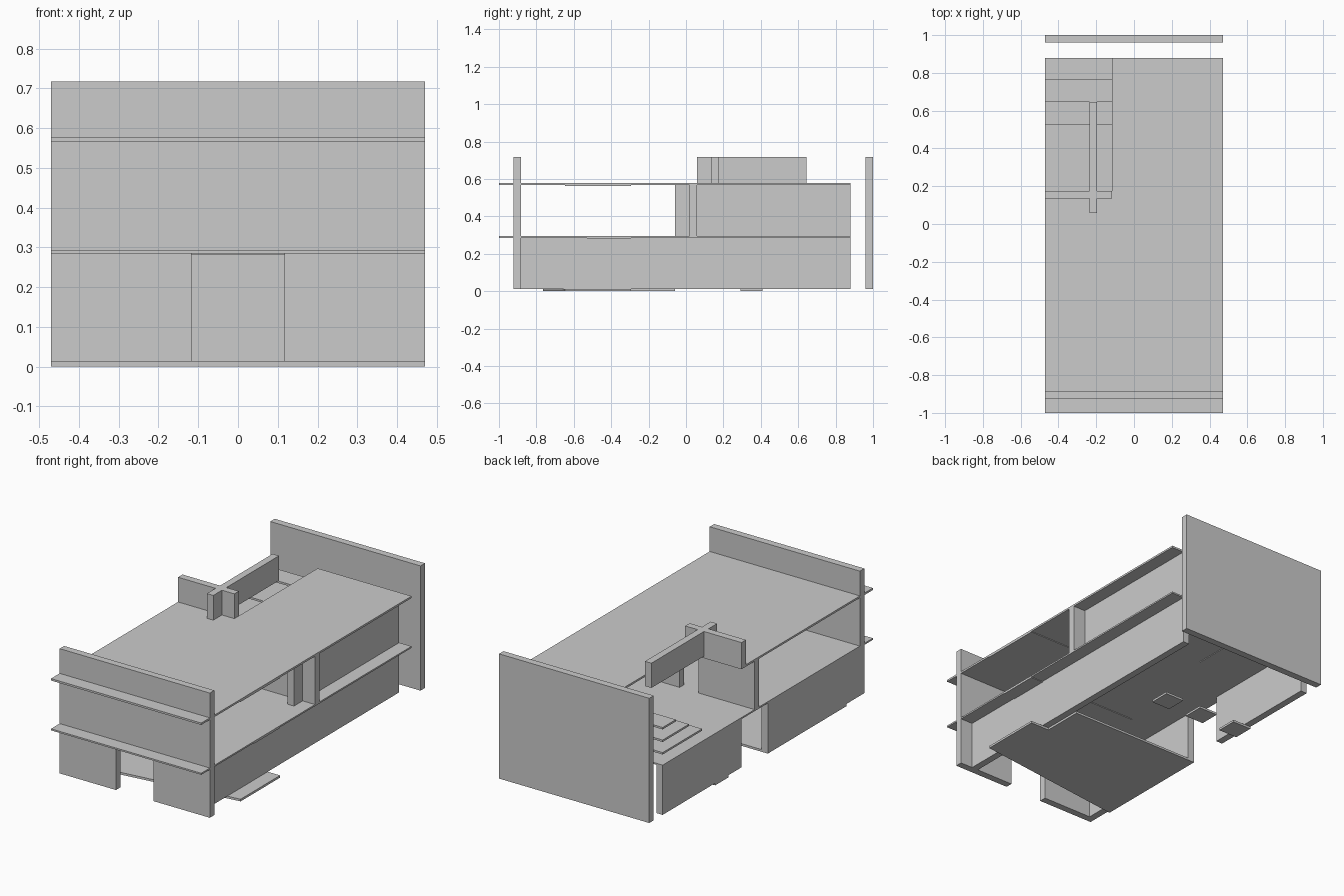
import bpy, bmesh

if "Cube" in bpy.data.objects:
    bpy.data.objects.remove(bpy.data.objects["Cube"])

G = 0.1175          # planning grid
T = 0.04            # wall thickness
Z0, Z1, Z2, Z3, Z4, Z5 = 0.0125, 0.285, 0.294, 0.567, 0.578, 0.718
W = 4 * G           # half width


def prism(name, pts, z0, z1):
    """Extrude a plan outline (counter-clockwise) between two heights."""
    bm = bmesh.new()
    face = bm.faces.new([bm.verts.new((x, y, z0)) for x, y in pts])
    up = bmesh.ops.extrude_face_region(bm, geom=[face])["geom"]
    bmesh.ops.translate(bm, vec=(0, 0, z1 - z0),
                        verts=[v for v in up if isinstance(v, bmesh.types.BMVert)])
    bmesh.ops.recalc_face_normals(bm, faces=bm.faces)
    me = bpy.data.meshes.new(name)
    bm.to_mesh(me)
    bm.free()
    ob = bpy.data.objects.new(name, me)
    bpy.context.collection.objects.link(ob)
    return ob


def box(name, x0, x1, y0, y1, z0, z1):
    return prism(name, [(x0, y0), (x1, y0), (x1, y1), (x0, y1)], z0, z1)


B = 0.88            # rear edge of the slabs
FY0, FY1 = -0.923, -0.883

# Front wall with doorway (outline in plan per height band)
for s, n in ((-1, "left"), (1, "right")):
    x = sorted((s * G, s * W))
    box("front_wall_" + n, x[0], x[1], FY0, FY1, Z0, Z1)
box("front_wall_upper", -W, W, FY0, FY1, Z1, Z5)

# Free-standing rear wall
box("rear_wall", -W, W, 0.96, 1.0, Z0, Z5)

# Floor slab and roof slab with stairwell notch
box("floor_slab", -W, W, -1, B, Z1, Z2)
prism("roof_slab", [(-W, -1), (W, -1), (W, B), (-G, B), (-G, 0.175), (-W, 0.175)], Z3, Z4)

# Shallow ceiling panels under the slabs
box("lower_ceiling_panel", -2 * G, W, -0.53, -0.295, Z1 - 0.004, Z1)
box("rear_ceiling_panel", -3 * G, -G, 0.41, 0.645, Z1 - 0.004, Z1)
box("upper_ceiling_panel", -2 * G, W, -0.6475, -0.295, Z3 - 0.004, Z3)

# Ground floor side walls
RX0, RX1 = 3 * G, 3 * G + T
box("ground_wall_right", RX0, RX1, FY1, B, Z0, Z1)
box("ground_wall_left_front", -W, -W + T, FY1, -0.06, Z0, Z1)
box("ground_wall_left_rear", -W, -W + T, 0.175, B, Z0, Z1)

# First floor walls
CY0, CY1 = 0.0175, 0.0575
box("first_floor_wall_right", RX0, RX1, -0.06, B, Z2, Z3)
box("first_floor_cross_wall_right", 0, RX0, CY0, CY1, Z2, Z3)
box("first_floor_cross_wall_end", RX1, W, CY0, CY1, Z2, Z3)
box("first_floor_cross_wall_left", -W, -G, CY0, CY1, Z2, Z3)

# Cross-shaped rooftop screen
cx0, cx1, ay0, ay1 = -2 * G, -2 * G + T, 0.135, 0.175
prism("rooftop_screen", [
    (cx0, 0.0575), (cx1, 0.0575), (cx1, ay0), (-G, ay0), (-G, ay1), (cx1, ay1),
    (cx1, 0.645), (cx0, 0.645), (cx0, ay1), (-W, ay1), (-W, ay0), (cx0, ay0)], Z4, Z5)

# Stair treads
for i in range(3):
    z = Z2 + 0.071 * (i + 1)
    box(f"stair_tread_{i + 1}", -W, -G, 0.5275 + i * G, B, z - 0.011, z)

# Ground plate and stepping plates
prism("ground_plate", [(-W, -0.765), (W, -0.6475), (W, -0.295), (3 * G, -0.295),
                       (3 * G, -0.06), (-W, -0.06)], 0, Z0)
for i in range(3):
    x = -W + 2 * G * i
    box(f"stepping_plate_{i + 1}", x, x + G, 0.2925, 0.41, 0, Z0)
